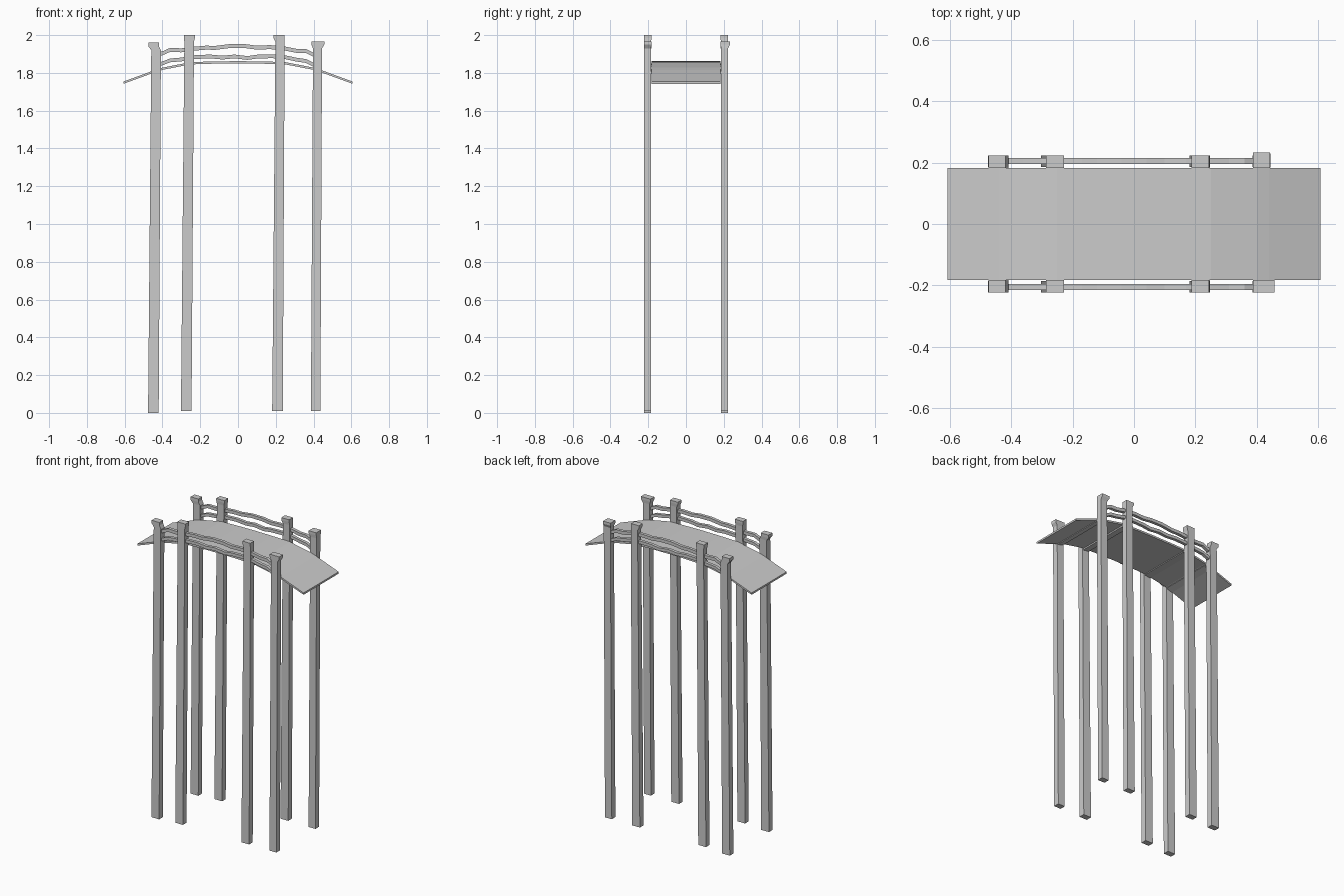
import bpy, bmesh


def loft(name, rings):
    """Skin a closed solid through a series of equal-sized rings."""
    bm = bmesh.new()
    loops = [[bm.verts.new(p) for p in r] for r in rings]
    n = len(loops[0])
    for a, b in zip(loops, loops[1:]):
        for i in range(n):
            j = (i + 1) % n
            bm.faces.new((a[i], a[j], b[j], b[i]))
    bm.faces.new(loops[0])
    bm.faces.new(loops[-1])
    bmesh.ops.recalc_face_normals(bm, faces=bm.faces)
    mesh = bpy.data.meshes.new(name)
    bm.to_mesh(mesh)
    bm.free()
    obj = bpy.data.objects.new(name, mesh)
    bpy.context.collection.objects.link(obj)
    return obj


def post(name, sections):
    """Square post from sections (x0, x1, y0, y1, z)."""
    return loft(name, [[(x0, y0, z), (x1, y0, z), (x1, y1, z), (x0, y1, z)]
                       for x0, x1, y0, y1, z in sections])


def strip(name, path, y0, y1, thick):
    """Bar following an (x, z) path, z being the top surface."""
    return loft(name, [[(x, y0, z - thick), (x, y1, z - thick), (x, y1, z), (x, y0, z)]
                       for x, z in path])


# Arched deck
deck = [(-0.607, 1.754), (-0.44, 1.815), (-0.40, 1.828), (-0.25, 1.857), (-0.12, 1.861),
        (0, 1.862), (0.12, 1.861), (0.25, 1.857), (0.40, 1.828), (0.44, 1.815), (0.607, 1.754)]
strip("deck", deck, -0.183, 0.183, 0.012)

# Thin cross beams under the deck
for i, (x, z0, z1) in enumerate([(-0.43, 1.807, 1.820), (-0.26, 1.844, 1.849),
                                 (0.22, 1.849, 1.844), (0.42, 1.820, 1.807)]):
    strip(f"cross_beam_{i + 1}", [(x - 0.022, z0), (x + 0.022, z1)], -0.19, 0.19, 0.009)

# Posts: foot, neck and head x ranges, with foot and head heights
posts = [
    ((-0.476, -0.420), (-0.459, -0.408), (-0.474, -0.418), 0.0, 1.92, 1.96),
    ((-0.302, -0.246), (-0.284, -0.233), (-0.287, -0.228), 0.01, 1.965, 2.0),
    ((0.181, 0.237), (0.198, 0.247), (0.188, 0.245), 0.01, 1.965, 2.0),
    ((0.386, 0.436), (0.397, 0.445), (0.388, 0.457), 0.01, 1.93, 1.967),
]
for side, label in ((-1, "front"), (1, "back")):
    inner, outer = side * 0.185, side * 0.223
    for i, (foot, neck, head, z0, zn, z1) in enumerate(posts):
        head_out = outer
        if side > 0 and i == 3:
            head_out, head = 0.233, (0.388, 0.443)
        post(f"{label}_post_{i + 1}", [
            (*foot, inner, outer, z0),
            (*neck, inner, outer, zn),
            (*head, inner - side * 0.002, head_out, zn + 0.02),
            (*head, inner - side * 0.002, head_out, z1)])

# Wavy handrails, upper and lower
upper = [(-0.43, 1.907), (-0.40, 1.914), (-0.36, 1.932), (-0.30, 1.930), (-0.24, 1.938),
         (-0.17, 1.944), (-0.12, 1.943), (-0.04, 1.953), (0.04, 1.952), (0.10, 1.944),
         (0.17, 1.947), (0.25, 1.939), (0.31, 1.927), (0.36, 1.926), (0.40, 1.907), (0.42, 1.904)]
lower = [(-0.43, 1.852), (-0.40, 1.860), (-0.36, 1.876), (-0.30, 1.881), (-0.24, 1.893),
         (-0.15, 1.897), (-0.08, 1.891), (-0.02, 1.897), (0.05, 1.889), (0.10, 1.896),
         (0.18, 1.898), (0.25, 1.893), (0.31, 1.880), (0.36, 1.873), (0.40, 1.853), (0.42, 1.848)]
for side, label in ((-1, "front"), (1, "back")):
    y0, y1 = sorted((side * 0.195, side * 0.215))
    strip(f"{label}_upper_rail", upper, y0, y1, 0.021)
    strip(f"{label}_lower_rail", lower, y0, y1, 0.020)
